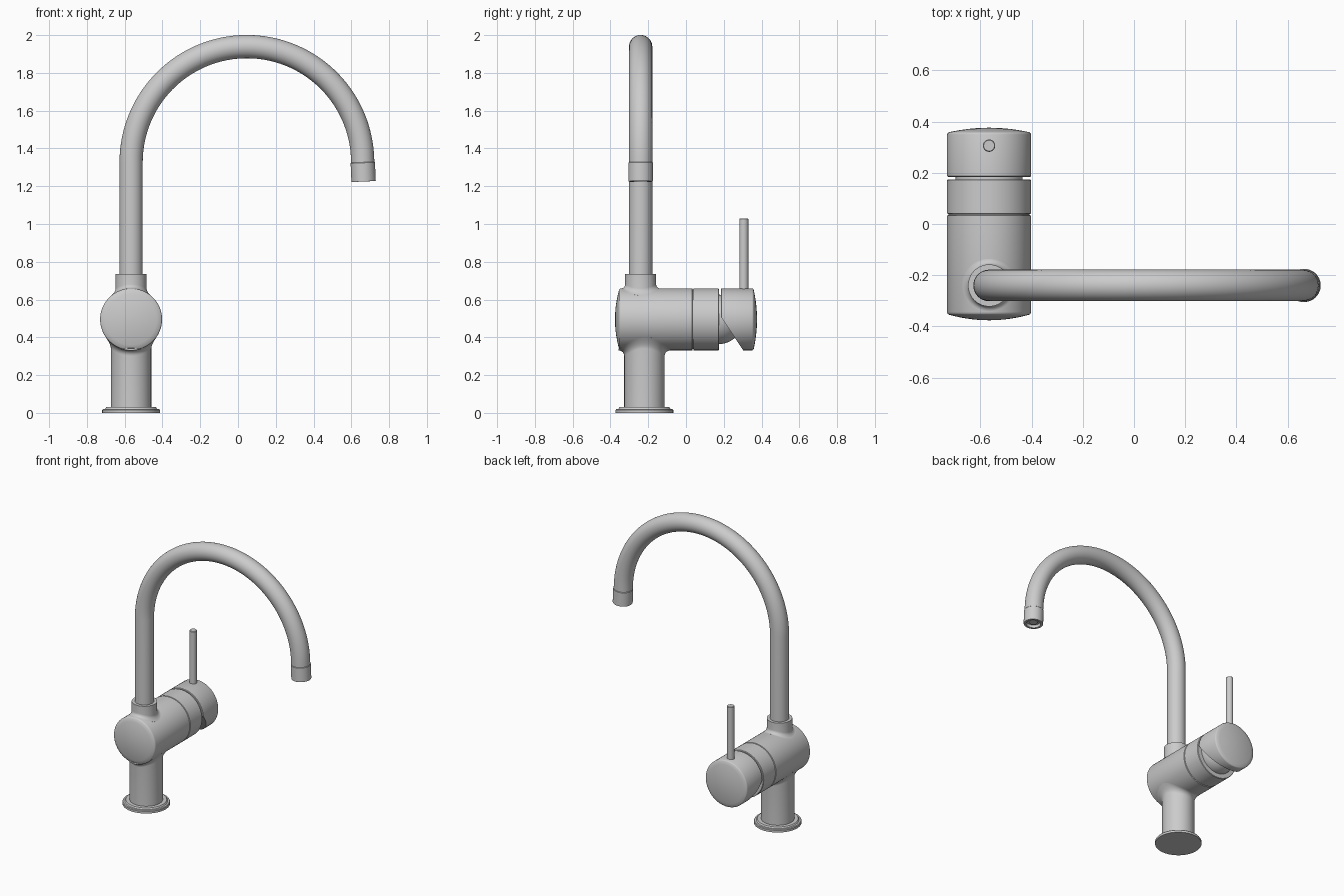
import bpy, bmesh
from math import sin, cos, pi, sqrt, radians
from mathutils import Vector

if "Cube" in bpy.data.objects:
    bpy.data.objects.remove(bpy.data.objects["Cube"])

SEG = 64
AX, BZ, BR = -0.566, 0.495, 0.164       # body axis x, body axis z, body radius


def loft(name, rings, cut=None):
    """Skin a list of point rings, cap both ends, optionally cut with a plane."""
    bm = bmesh.new()
    loops = [[bm.verts.new(p) for p in ring] for ring in rings]
    for a, b in zip(loops, loops[1:]):
        for i in range(len(a)):
            j = (i + 1) % len(a)
            bm.faces.new((a[i], a[j], b[j], b[i]))
    bm.faces.new(loops[0])
    bm.faces.new(loops[-1])
    if cut:
        bmesh.ops.recalc_face_normals(bm, faces=bm.faces)
        geom = bm.verts[:] + bm.edges[:] + bm.faces[:]
        res = bmesh.ops.bisect_plane(bm, geom=geom, plane_co=cut[0],
                                     plane_no=cut[1], clear_outer=True)
        edges = [e for e in res["geom_cut"] if isinstance(e, bmesh.types.BMEdge)]
        bmesh.ops.holes_fill(bm, edges=edges, sides=0)
    bmesh.ops.recalc_face_normals(bm, faces=bm.faces)
    mesh = bpy.data.meshes.new(name)
    bm.to_mesh(mesh)
    bm.free()
    ob = bpy.data.objects.new(name, mesh)
    bpy.context.collection.objects.link(ob)
    bpy.ops.object.select_all(action='DESELECT')
    ob.select_set(True)
    bpy.context.view_layer.objects.active = ob
    bpy.ops.object.shade_smooth_by_angle(angle=radians(32))
    return ob


def circle(center, axis, r):
    axis = Vector(axis).normalized()
    u = Vector((0, 1, 0)) if abs(axis.y) < 0.5 else Vector((1, 0, 0))
    v = axis.cross(u)
    return [Vector(center) + r * (cos(2 * pi * i / SEG) * u + sin(2 * pi * i / SEG) * v)
            for i in range(SEG)]


def lathe(name, profile, origin, axis, cut=None):
    """Profile is a list of (radius, distance along axis)."""
    o, a = Vector(origin), Vector(axis).normalized()
    return loft(name, [circle(o + a * d, a, r) for r, d in profile], cut)


def dome(edge, tip, n=7):
    """Shallow domed end with a softened rim, from tip to rim."""
    s = edge - tip
    pts = [(max(0.003, 0.158 * k / n), tip + s * 0.85 * (k / n) ** 2) for k in range(n + 1)]
    return pts + [(0.162, edge), (BR, edge + s * 0.25)]


def saddle_tube(name, y, r, z_end, side, f):
    """Vertical tube that blends into the horizontal body with a fillet."""
    def ring(rho, lift):
        out = []
        for i in range(SEG):
            t = 2 * pi * i / SEG
            h = sqrt(BR ** 2 - (rho * cos(t)) ** 2) + lift
            out.append((AX + rho * cos(t), y + rho * sin(t), BZ + side * h))
        return out
    rings = [ring(r + f, -0.01)]
    for k in range(9):
        t = k / 8 * pi / 2
        rings.append(ring(r + f * (1 - sin(t)), f * (1 - cos(t))))
    rings.append(circle((AX, y, z_end), (0, 0, -1), r))
    # match winding and start angle of the blend rings
    rings[-1] = [(AX + r * cos(2 * pi * i / SEG), y + r * sin(2 * pi * i / SEG), z_end)
                 for i in range(SEG)]
    loft(name, rings)


# Base flange and stem
lathe("base_flange", [(0.153, 0), (0.153, 0.015), (0.149, 0.02), (0.138, 0.021),
                      (0.132, 0.03), (0.1, 0.03)], (AX, -0.22, 0), (0, 0, 1))
saddle_tube("stem", -0.22, 0.107, 0.02, -1, 0.03)

# Horizontal body with a seam groove
lathe("body", dome(-0.35, -0.376) + [(BR, 0.033), (0.158, 0.035), (0.158, 0.039),
      (BR, 0.041), (BR, 0.171), (0.161, 0.174), (0.12, 0.174)], (AX, 0, BZ), (0, 1, 0))

# Ball joint in the gap between body and handle
lathe("ball_joint", [(max(0.003, 0.131 * sin(k * pi / 24)), -0.131 * cos(k * pi / 24))
                     for k in range(25)], (AX, 0.172, BZ), (0, 1, 0))

# Handle cap, sliced diagonally underneath
back = [(r, -d) for r, d in reversed(dome(-0.355, -0.376))]
lathe("handle_cap", [(0.1, 0.184), (0.161, 0.184), (BR, 0.187)] + back,
      (AX, 0, BZ), (0, 1, 0),
      cut=((AX, 0.18, 0.515), Vector((0, -0.182, -0.122)).normalized()))

# Lever
lathe("lever", [(0.024, 0.6), (0.024, 1.026), (0.021, 1.03)], (AX, 0.306, 0), (0, 0, 1))

# Spout collar and swan-neck pipe
SY = -0.24
saddle_tube("spout_collar", SY, 0.082, 0.735, 1, 0.022)
R, cx, cz, end = 0.613, 0.047, 1.326, radians(2.5)
pipe = [circle((AX, SY, 0.7), (0, 0, 1), 0.0615)]
N = 72
for k in range(N + 1):
    t = pi + (end - pi) * k / N
    pipe.append(circle((cx + R * cos(t), SY, cz + R * sin(t)), (sin(t), 0, -cos(t)), 0.0615))
down = Vector((sin(end), 0, -cos(end)))
tip = Vector((cx + R * cos(end), SY, cz + R * sin(end)))
pipe.append(circle(tip + down * 0.04, down, 0.0615))
loft("spout_pipe", pipe)

# Aerator with a recessed outlet
lathe("aerator", [(0.05, 0.026), (0.062, 0.026), (0.0645, 0.029), (0.0645, 0.125),
                  (0.0625, 0.128), (0.048, 0.128), (0.046, 0.108), (0.03, 0.108),
                  (0.028, 0.116), (0.01, 0.116)], tip, down)
